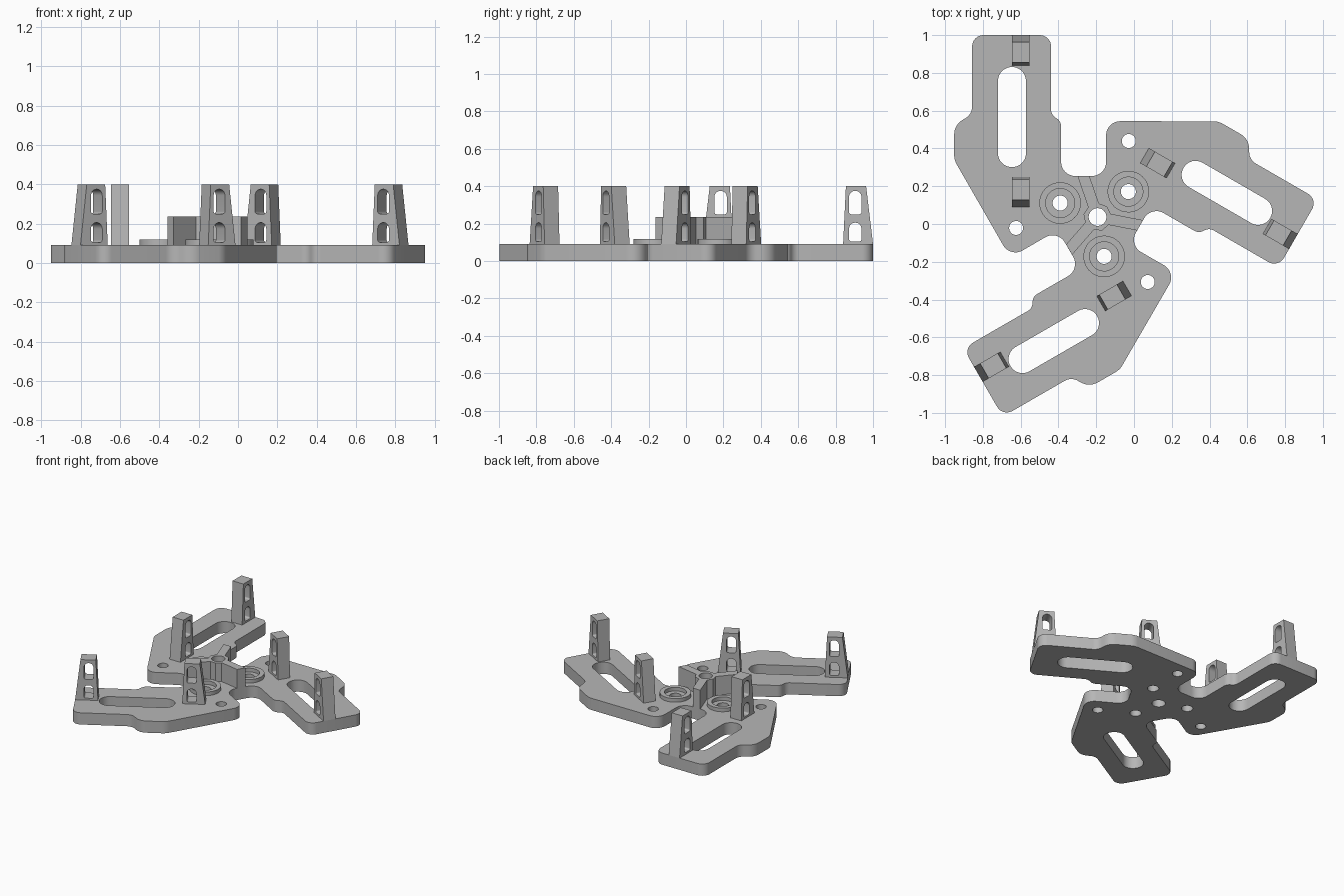
import bpy, bmesh, math
from mathutils import Matrix, Vector

if "Cube" in bpy.data.objects:
    bpy.data.objects.remove(bpy.data.objects["Cube"])

HUB = Vector((-0.193, 0.037, 0))      # axis of the three-fold symmetry
PLATE_Z, POST_Z, HUB_Z, RING_Z = 0.09, 0.4, 0.235, 0.118

grey = bpy.data.materials.new("light_grey")
grey.diffuse_color = (0.47, 0.47, 0.47, 1)
grey.use_nodes = True
grey.node_tree.nodes["Principled BSDF"].inputs["Base Color"].default_value = grey.diffuse_color


def turn(k):
    return Matrix.Translation(HUB) @ Matrix.Rotation(math.radians(120 * k), 4, 'Z')


def fillet(points, steps=8):
    """Round each (x, y, radius) corner of a closed outline."""
    out = []
    n = len(points)
    for i, (x, y, r) in enumerate(points):
        p = Vector((x, y))
        a = (Vector(points[i - 1][:2]) - p).normalized()
        b = (Vector(points[(i + 1) % n][:2]) - p).normalized()
        if r <= 0:
            out.append(p)
            continue
        half = a.angle(b) / 2
        t = r / math.tan(half)
        c = p + (a + b).normalized() * (r / math.sin(half))
        u, v = p + a * t - c, p + b * t - c
        ang = u.angle(v)
        for s in range(steps + 1):
            f = s / steps
            out.append(c + (u * math.sin((1 - f) * ang) + v * math.sin(f * ang)) / math.sin(ang))
    return out


def circle(x, y, r, n=32):
    return [Vector((x + r * math.cos(math.tau * i / n), y + r * math.sin(math.tau * i / n))) for i in range(n)]


def extrude(name, loops, z0, z1, matrix=Matrix()):
    """Fill outline plus holes, extrude from z0 to z1, then place."""
    cu = bpy.data.curves.new(name + "_profile", 'CURVE')
    cu.dimensions, cu.fill_mode = '2D', 'BOTH'
    cu.extrude = (z1 - z0) / 2
    for loop in loops:
        sp = cu.splines.new('POLY')
        sp.points.add(len(loop) - 1)
        for pt, co in zip(sp.points, loop):
            pt.co = (co[0], co[1], 0, 1)
        sp.use_cyclic_u = True
    tmp = bpy.data.objects.new(name + "_profile", cu)
    bpy.context.collection.objects.link(tmp)
    dg = bpy.context.evaluated_depsgraph_get()
    me = bpy.data.meshes.new_from_object(tmp.evaluated_get(dg))
    bpy.data.objects.remove(tmp)
    me.transform(matrix @ Matrix.Translation((0, 0, (z0 + z1) / 2)))
    bm = bmesh.new()
    bm.from_mesh(me)
    bmesh.ops.remove_doubles(bm, verts=bm.verts, dist=1e-5)
    bmesh.ops.recalc_face_normals(bm, faces=bm.faces)
    bm.to_mesh(me)
    bm.free()
    me.materials.clear()
    me.materials.append(grey)
    ob = bpy.data.objects.new(name, me)
    bpy.context.collection.objects.link(ob)
    bpy.ops.object.select_all(action='DESELECT')
    ob.select_set(True)
    bpy.context.view_layer.objects.active = ob
    bpy.ops.object.shade_smooth_by_angle(angle=math.radians(30))
    return ob


def spin(loop, k):
    m = turn(k)
    return [(m @ Vector((p[0], p[1], 0))).xy for p in loop]


# Base plate: one arm outline (relative to the hub) repeated three times
arm = [(-0.193, 0.217, 0.075), (-0.193, 0.508, 0.05), (-0.246, 0.540, 0.05),
       (-0.246, 0.963, 0.06), (-0.664, 0.963, 0.06), (-0.664, 0.545, 0.07),
       (-0.759, 0.487, 0.09), (-0.759, 0.302, 0.1), (-0.462, -0.215, 0.075),
       (-0.211, -0.069, 0.075)]
outline = []
for k in range(3):
    m = Matrix.Rotation(math.radians(120 * k), 2)
    for x, y, r in arm:
        p = m @ Vector((x, y))
        outline.append((p.x + HUB.x, p.y + HUB.y, r))
loops = [fillet(outline), circle(HUB.x, HUB.y, 0.047)]
slot = fillet([(-0.527, 0.264, 0.0735), (-0.379, 0.264, 0.0735),
               (-0.379, 0.794, 0.0735), (-0.527, 0.794, 0.0735)])
for k in range(3):
    loops += [spin(slot, k), spin(circle(-0.198, 0.074, 0.04), k),
              spin(circle(-0.431, -0.058, 0.037), k)]
extrude("base_plate", loops, 0, PLATE_Z)

# Central hub with three ribs reaching the notches between the arms
star = []
for k in range(3):
    a = math.radians(108.9)
    d, s = Vector((math.cos(a), math.sin(a))), Vector((-math.sin(a), math.cos(a)))
    rib = [d * 0.065 - s * 0.03, Vector((-0.043, 0.217)), Vector((-0.106, 0.217)),
           d * 0.065 + s * 0.03,
           Vector((math.cos(a + math.pi / 3), math.sin(a + math.pi / 3))) * 0.075]
    star += spin(rib, k)
extrude("hub_ribs", [star, circle(HUB.x, HUB.y, 0.047)], PLATE_Z, HUB_Z)

# Raised rings and slotted posts on every arm
post = [(0.84, PLATE_Z, 0), (1.0, PLATE_Z, 0), (0.963, POST_Z, 0), (0.855, POST_Z, 0)]
windows = [[(0.872, lo, 0.012), (0.938, lo, 0.012), (0.938, hi, 0.032), (0.872, hi, 0.032)]
           for lo, hi in ((0.105, 0.205), (0.25, 0.375))]
# profile (y, z) swept along x
upright = Matrix(((0, 0, 1, 0), (1, 0, 0, 0), (0, 1, 0, 0), (0, 0, 0, 1)))
for k in range(3):
    ring = [circle(-0.198, 0.074, 0.11), circle(-0.198, 0.074, 0.077)]
    extrude(f"ring_{k + 1}", ring, PLATE_Z, RING_Z, turn(k))
    place = turn(k) @ Matrix.Translation(-HUB) @ upright
    for name, flip in (("outer_post", False), ("inner_post", True)):
        prof = [fillet(l) for l in [post] + windows]
        if flip:
            prof = [[Vector((1.09 - p.x, p.y)) for p in l] for l in prof]
        extrude(f"{name}_{k + 1}", prof, -0.645, -0.553, place)
